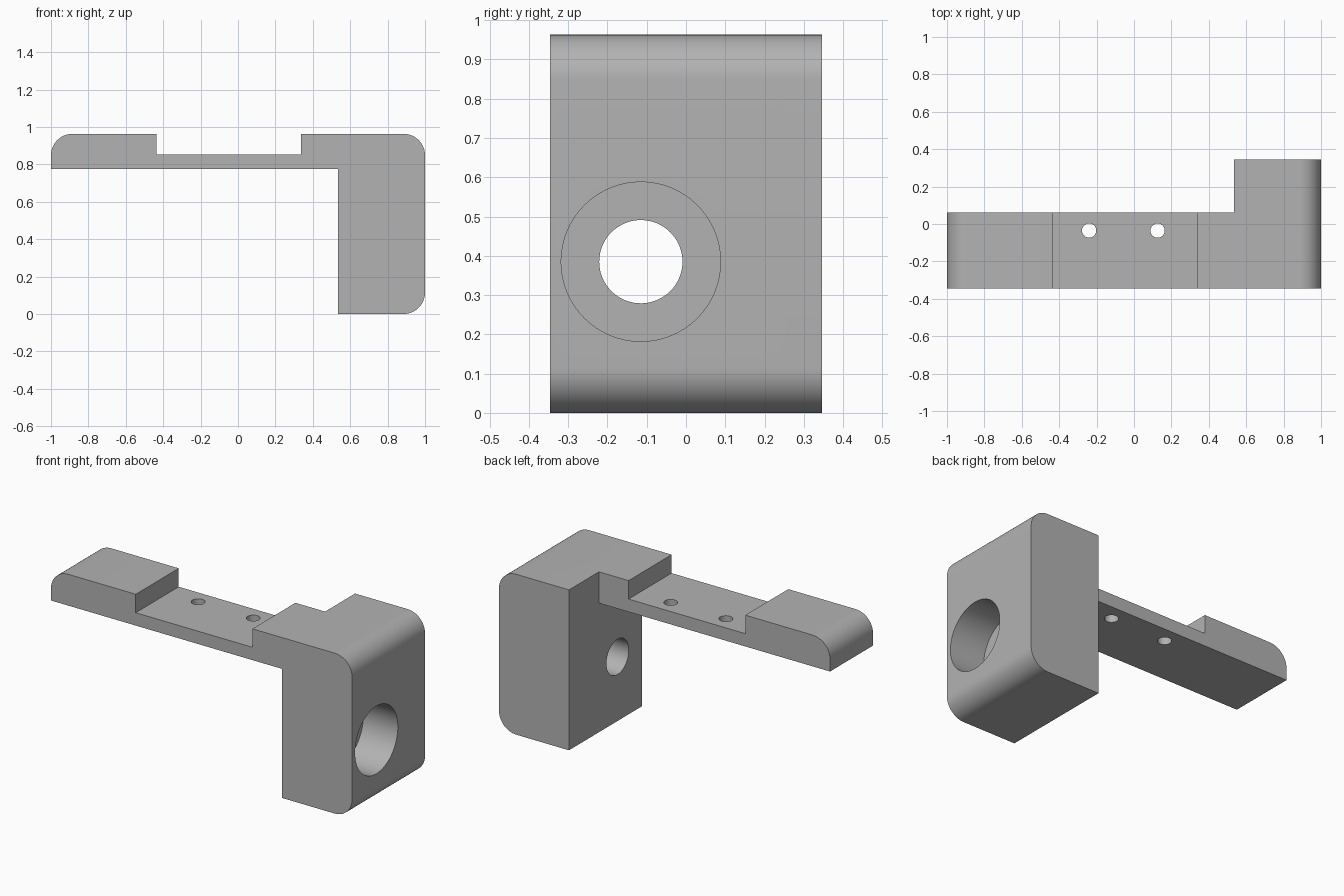
import bpy, bmesh
from math import sin, cos, pi
from mathutils import Matrix

cube = bpy.data.objects.get("Cube")
if cube:
    bpy.data.objects.remove(cube, do_unlink=True)

grey = bpy.data.materials.new("plain grey")
grey.use_nodes = True
colour = (0.45, 0.45, 0.45, 1)
grey.diffuse_color = colour
grey.node_tree.nodes["Principled BSDF"].inputs["Base Color"].default_value = colour

HALF, TOP, R = 0.346, 0.963, 0.115
INNER = 0.535           # inner face of the clamp block
ARM_BACK = 0.062


def add_object(name, bm):
    bmesh.ops.recalc_face_normals(bm, faces=bm.faces)
    mesh = bpy.data.meshes.new(name)
    bm.to_mesh(mesh)
    bm.free()
    mesh.materials.append(grey)
    ob = bpy.data.objects.new(name, mesh)
    bpy.context.collection.objects.link(ob)
    return ob


def fillet(cx, cz, start, steps=16):
    angles = [start - pi / 2 * i / steps for i in range(steps + 1)]
    return [(cx + R * cos(a), cz + R * sin(a)) for a in angles]


def box(name, lo, hi):
    bm = bmesh.new()
    bmesh.ops.create_cube(bm, size=1)
    for v in bm.verts:
        v.co = [h if c > 0 else l for c, l, h in zip(v.co, lo, hi)]
    return add_object(name, bm)


def cylinder(name, radius, depth, centre, axis):
    bm = bmesh.new()
    turn = Matrix.Rotation(pi / 2, 4, "Y") if axis == "X" else Matrix()
    bmesh.ops.create_cone(bm, cap_ends=True, segments=64, radius1=radius,
                          radius2=radius, depth=depth,
                          matrix=Matrix.Translation(centre) @ turn)
    return add_object(name, bm)


# Side profile of arm and block, extruded front to back
profile = [(-1, 0.775)] + fillet(-1 + R, TOP - R, pi)
profile += [(-0.437, TOP), (-0.437, 0.852), (0.338, 0.852), (0.338, TOP)]
profile += fillet(1 - R, TOP - R, pi / 2) + fillet(1 - R, R, 0)
profile += [(INNER, 0), (INNER, 0.775)]
bm = bmesh.new()
face = bm.faces.new([bm.verts.new((x, -HALF, z)) for x, z in profile])
result = bmesh.ops.extrude_face_region(bm, geom=[face])
moved = [g for g in result["geom"] if isinstance(g, bmesh.types.BMVert)]
bmesh.ops.translate(bm, verts=moved, vec=(0, 2 * HALF, 0))
bracket = add_object("bracket", bm)

# Narrower arm, counterbored block hole and two screw holes
cutters = [
    box("arm_back_cutter", (-1.2, ARM_BACK, 0.5), (INNER, 0.6, 1.2)),
    cylinder("bore_cutter", 0.106, 1, (0.8, -0.115, 0.385), "X"),
    cylinder("counterbore_cutter", 0.203, 0.46, (1, -0.115, 0.385), "X"),
]
for x in (-0.24, 0.126):
    cutters.append(cylinder("screw_hole_cutter", 0.038, 0.6, (x, -0.035, 0.8), "Z"))

bpy.context.view_layer.objects.active = bracket
bracket.select_set(True)
for cutter in cutters:
    mod = bracket.modifiers.new(cutter.name, "BOOLEAN")
    mod.operation = "DIFFERENCE"
    mod.solver = "EXACT"
    mod.object = cutter
    bpy.ops.object.modifier_apply(modifier=mod.name)
    bpy.data.objects.remove(cutter, do_unlink=True)

bpy.ops.object.shade_smooth_by_angle(angle=pi / 6)
